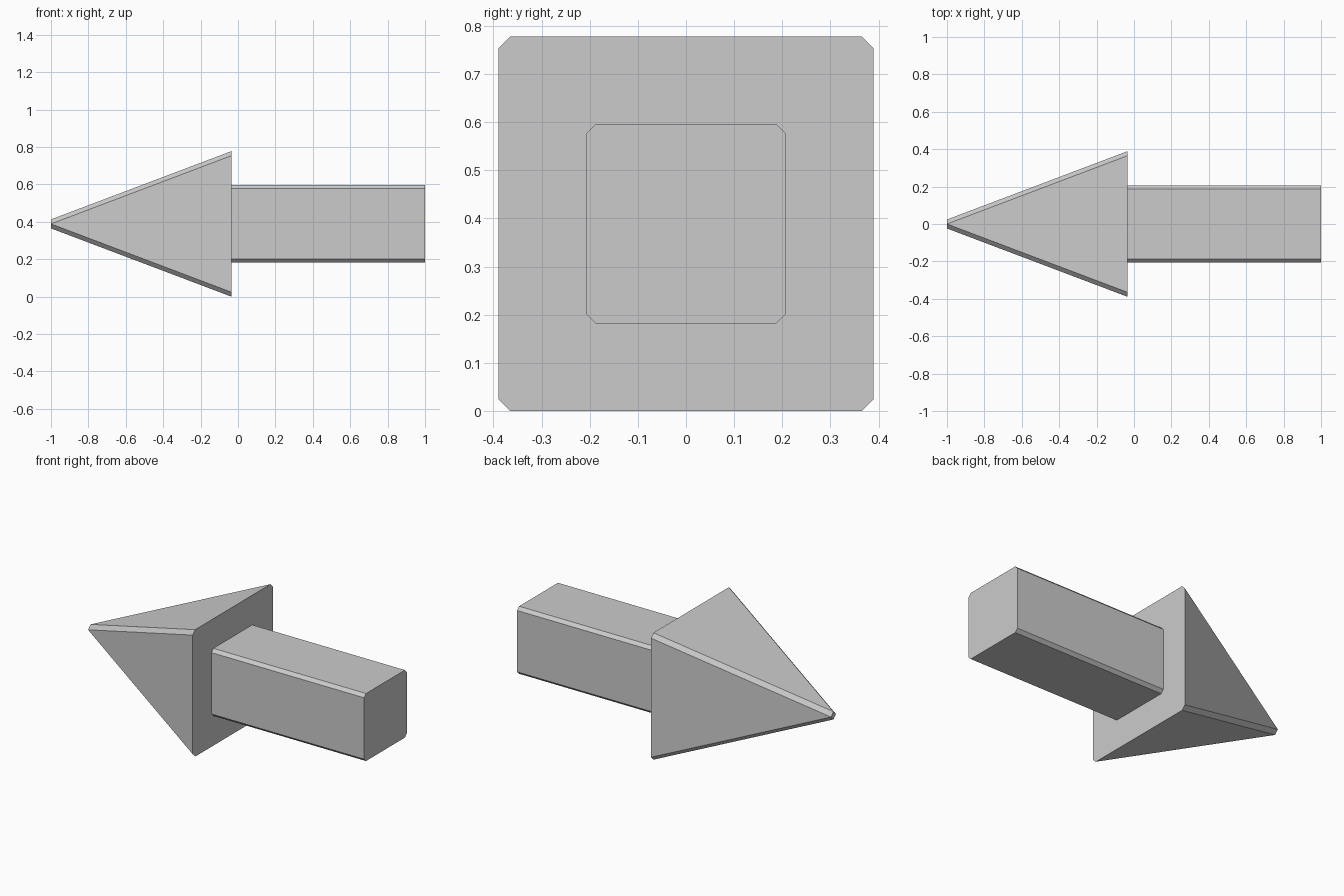
import bpy
import bmesh

cube = bpy.data.objects.get("Cube")
if cube:
    bpy.data.objects.remove(cube, do_unlink=True)

CENTRE_Z = 0.389
JOINT_X = -0.035

grey = bpy.data.materials.new("light_grey")
grey.use_nodes = True
colour = (0.6, 0.6, 0.6, 1)
grey.diffuse_color = colour
grey.node_tree.nodes["Principled BSDF"].inputs["Base Color"].default_value = colour


def section(half, flat):
    """Chamfered square: half is its half width, flat the half length of each side."""
    points = []
    y, z, fy, fz = half, 0, 0, flat
    for _ in range(4):
        points += [(y - fy, z - fz), (y + fy, z + fz)]
        y, z, fy, fz = -z, y, -fz, fy
    return points


def loft(name, start, end):
    """Closed solid between two (x, half, flat) sections."""
    bm = bmesh.new()
    rings = [[bm.verts.new((x, y, z + CENTRE_Z)) for y, z in section(half, flat)]
             for x, half, flat in (start, end)]
    a, b = rings
    for i in range(len(a)):
        j = (i + 1) % len(a)
        bm.faces.new((a[i], a[j], b[j], b[i]))
    for ring in rings:
        bm.faces.new(ring)
    # A pointed end collapses its flat sides to corners
    bmesh.ops.remove_doubles(bm, verts=bm.verts, dist=0.0005)
    bmesh.ops.recalc_face_normals(bm, faces=bm.faces)
    mesh = bpy.data.meshes.new(name)
    bm.to_mesh(mesh)
    bm.free()
    mesh.materials.append(grey)
    obj = bpy.data.objects.new(name, mesh)
    bpy.context.collection.objects.link(obj)


# Pyramid head with chamfered edges and a small diamond tip
loft("arrow_head", (-1, 0.024, 0), (JOINT_X, 0.389, 0.365))
# Square shaft with chamfered long edges
loft("arrow_shaft", (JOINT_X, 0.207, 0.188), (1, 0.207, 0.188))
